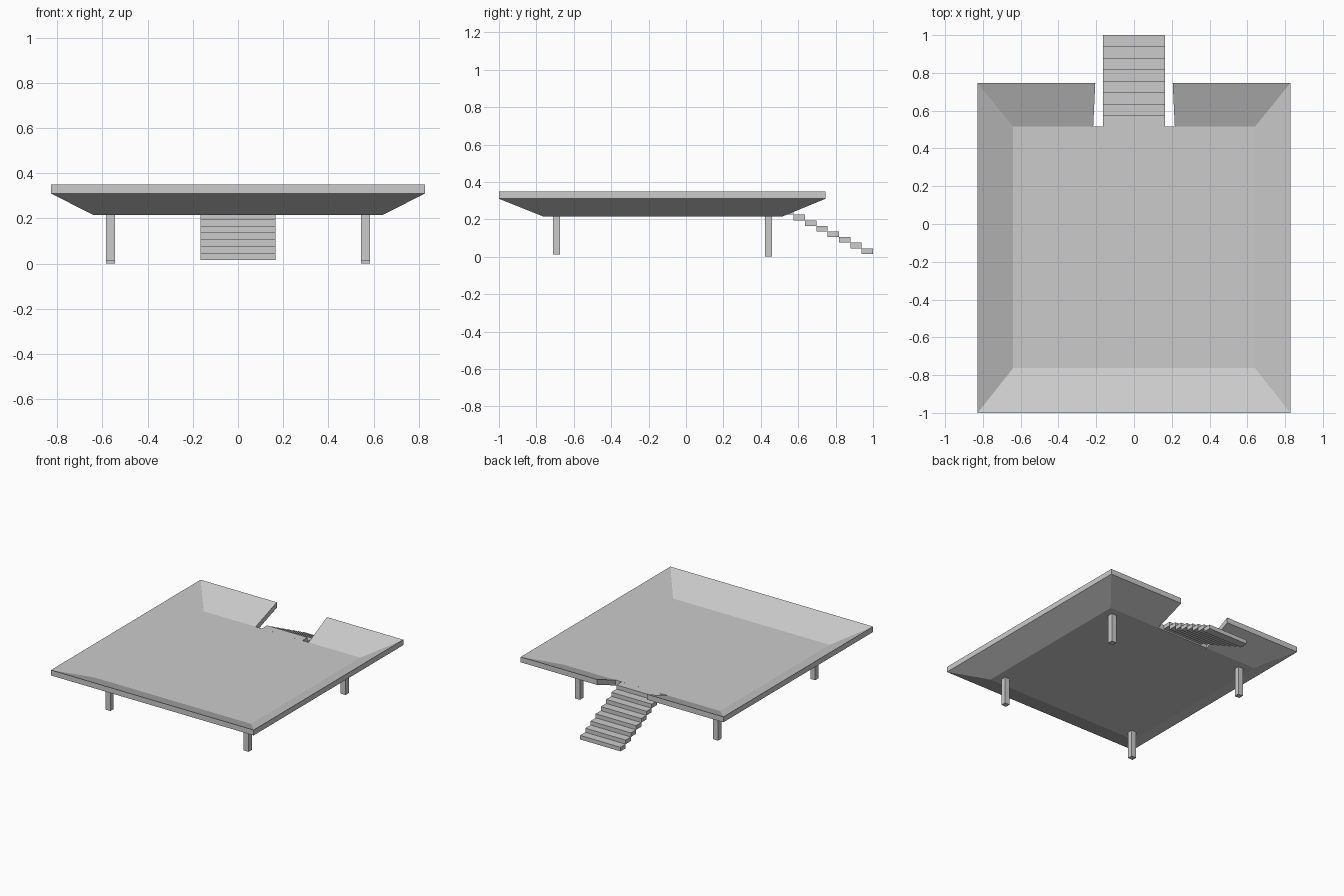
import bpy, bmesh

if "Cube" in bpy.data.objects:
    bpy.data.objects.remove(bpy.data.objects["Cube"])


def finish(bm, name):
    bmesh.ops.recalc_face_normals(bm, faces=bm.faces)
    mesh = bpy.data.meshes.new(name)
    bm.to_mesh(mesh)
    bm.free()
    obj = bpy.data.objects.new(name, mesh)
    bpy.context.collection.objects.link(obj)
    return obj


def box(name, x, y, z):
    bm = bmesh.new()
    bmesh.ops.create_cube(bm, size=1)
    for v in bm.verts:
        for i, (lo, hi) in enumerate((x, y, z)):
            v.co[i] = hi if v.co[i] > 0 else lo
    return finish(bm, name)


# Tray: flat floor with flared walls, open at the back for the stairs
FLOOR_Z, RIM_Z, THICK = 0.215, 0.31, 0.04
floor = [(-0.216, 0.515), (-0.64, 0.515), (-0.64, -0.763),
         (0.64, -0.763), (0.64, 0.515), (0.216, 0.515)]
rim = [(-0.205, 0.746), (-0.828, 0.746), (-0.828, -1.0),
       (0.828, -1.0), (0.828, 0.746), (0.205, 0.746)]
bm = bmesh.new()
inner = [bm.verts.new((x, y, FLOOR_Z)) for x, y in floor]
outer = [bm.verts.new((x, y, RIM_Z)) for x, y in rim]
bm.faces.new(inner)
for i in range(5):
    bm.faces.new((inner[i], outer[i], outer[i + 1], inner[i + 1]))
# Thicken the sheet straight up
ext = bmesh.ops.extrude_face_region(bm, geom=bm.faces[:], use_keep_orig=True)
for v in ext["geom"]:
    if isinstance(v, bmesh.types.BMVert):
        v.co.z += THICK
finish(bm, "tray_platform")

# Stairs: eight slab treads rising to the floor
STEPS, RUN, RISE = 8, 0.0606, 0.03
for i in range(STEPS):
    y1, z0 = 1.0 - i * RUN, 0.015 + i * RISE
    box(f"stair_tread_{i + 1}", (-0.165, 0.165), (y1 - RUN, y1), (z0, z0 + RISE))

# Legs: the back pair reaches slightly lower
for side, cx in (("left", -0.564), ("right", 0.564)):
    for end, cy, foot in (("front", -0.692, 0.013), ("back", 0.441, 0.0)):
        box(f"{end}_{side}_leg", (cx - 0.02, cx + 0.02),
            (cy - 0.019, cy + 0.019), (foot, FLOOR_Z + 0.005))
